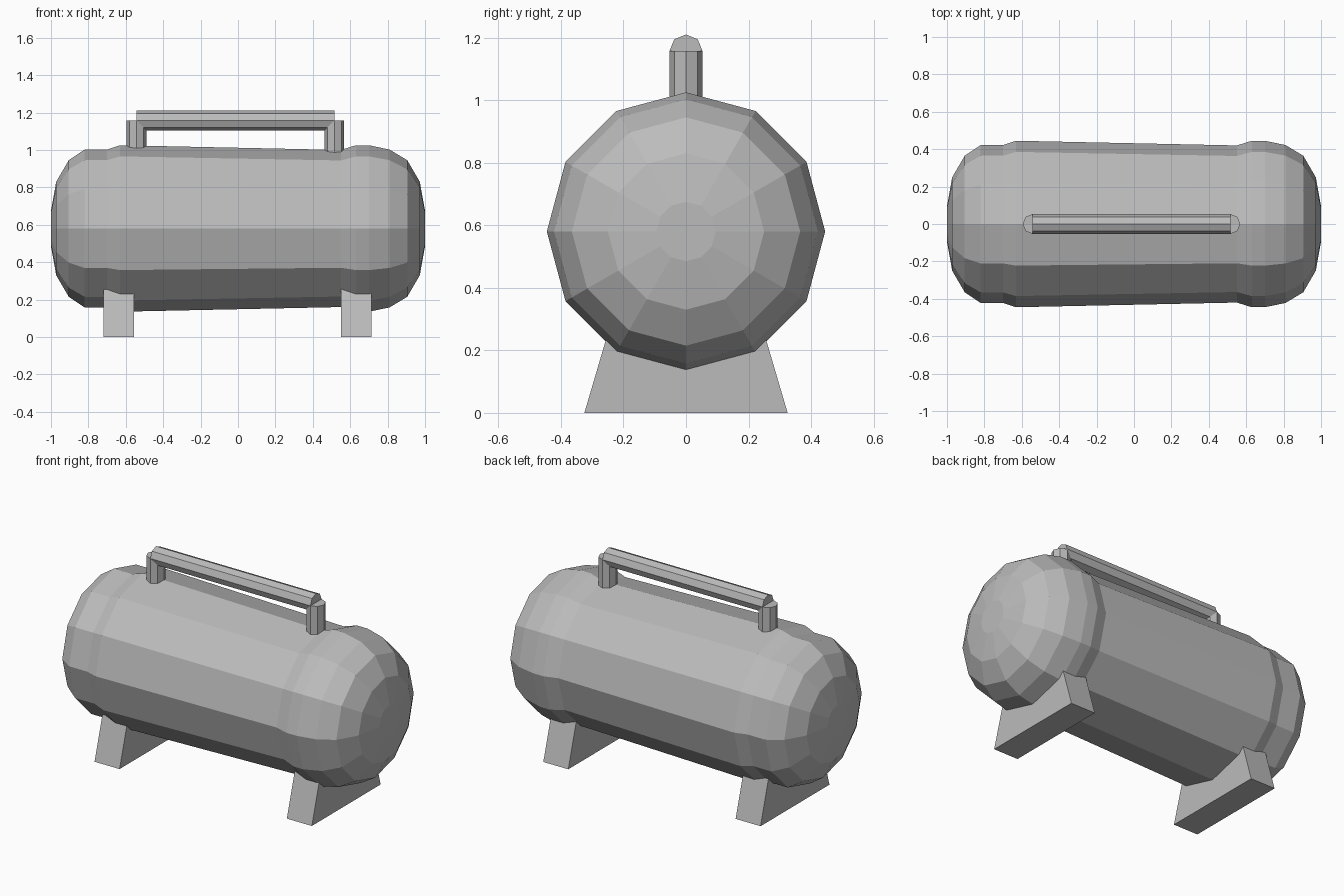
import bpy, bmesh, math

if "Cube" in bpy.data.objects:
    bpy.data.objects.remove(bpy.data.objects["Cube"])

steel = bpy.data.materials.new("grey steel")
steel.diffuse_color = (0.5, 0.5, 0.5, 1)
steel.use_nodes = True
steel.node_tree.nodes["Principled BSDF"].inputs["Base Color"].default_value = steel.diffuse_color


def lathe(name, profile, sides, place):
    """Closed solid from (position along axis, radius) rings; place maps them to xyz."""
    bm = bmesh.new()
    rings = []
    for t, r in profile:
        angles = [2 * math.pi * i / sides for i in range(sides)]
        rings.append([bm.verts.new(place(t, r * math.cos(a), r * math.sin(a))) for a in angles])
    for a, b in zip(rings, rings[1:]):
        for i in range(sides):
            j = (i + 1) % sides
            bm.faces.new((a[i], a[j], b[j], b[i]))
    bm.faces.new(rings[0])
    bm.faces.new(rings[-1])
    return finish(name, bm)


def finish(name, bm):
    bmesh.ops.recalc_face_normals(bm, faces=bm.faces)
    mesh = bpy.data.meshes.new(name)
    bm.to_mesh(mesh)
    bm.free()
    mesh.materials.append(steel)
    obj = bpy.data.objects.new(name, mesh)
    bpy.context.collection.objects.link(obj)
    return obj


# Tank: 12-sided, domed ends, slightly tapering middle
TANK_Z = 0.58
tank_profile = [(-1.0, 0.095), (-0.972, 0.25), (-0.905, 0.365), (-0.82, 0.422),
                (-0.70, 0.422), (-0.63, 0.445), (0.55, 0.42), (0.63, 0.445),
                (0.70, 0.445), (0.81, 0.422), (0.905, 0.365), (0.972, 0.25), (1.0, 0.095)]
lathe("tank", tank_profile, 12, lambda t, u, v: (t, u, TANK_Z + v))

# Handle: octagonal bar on two posts
BAR_Z, LEFT, RIGHT, R = 1.157, -0.542, 0.515, 0.053
lathe("handle_bar", [(LEFT, R), (RIGHT, R)], 8, lambda t, u, v: (t, u, BAR_Z + v))
for name, x in (("left_handle_post", LEFT), ("right_handle_post", RIGHT)):
    lathe(name, [(0.96, R), (BAR_Z, R)], 8, lambda t, u, v, x=x: (x + u, v, t))

# Feet: tapered blocks running into the tank
for name, x0, x1 in (("left_foot", -0.72, -0.555), ("right_foot", 0.55, 0.715)):
    bm = bmesh.new()
    outline = [(-0.325, 0), (0.325, 0), (0.222, 0.35), (-0.222, 0.35)]
    face = bm.faces.new([bm.verts.new((x0, y, z)) for y, z in outline])
    new = bmesh.ops.extrude_face_region(bm, geom=[face], use_keep_orig=True)["geom"]
    bmesh.ops.translate(bm, vec=(x1 - x0, 0, 0),
                        verts=[v for v in new if isinstance(v, bmesh.types.BMVert)])
    finish(name, bm)
